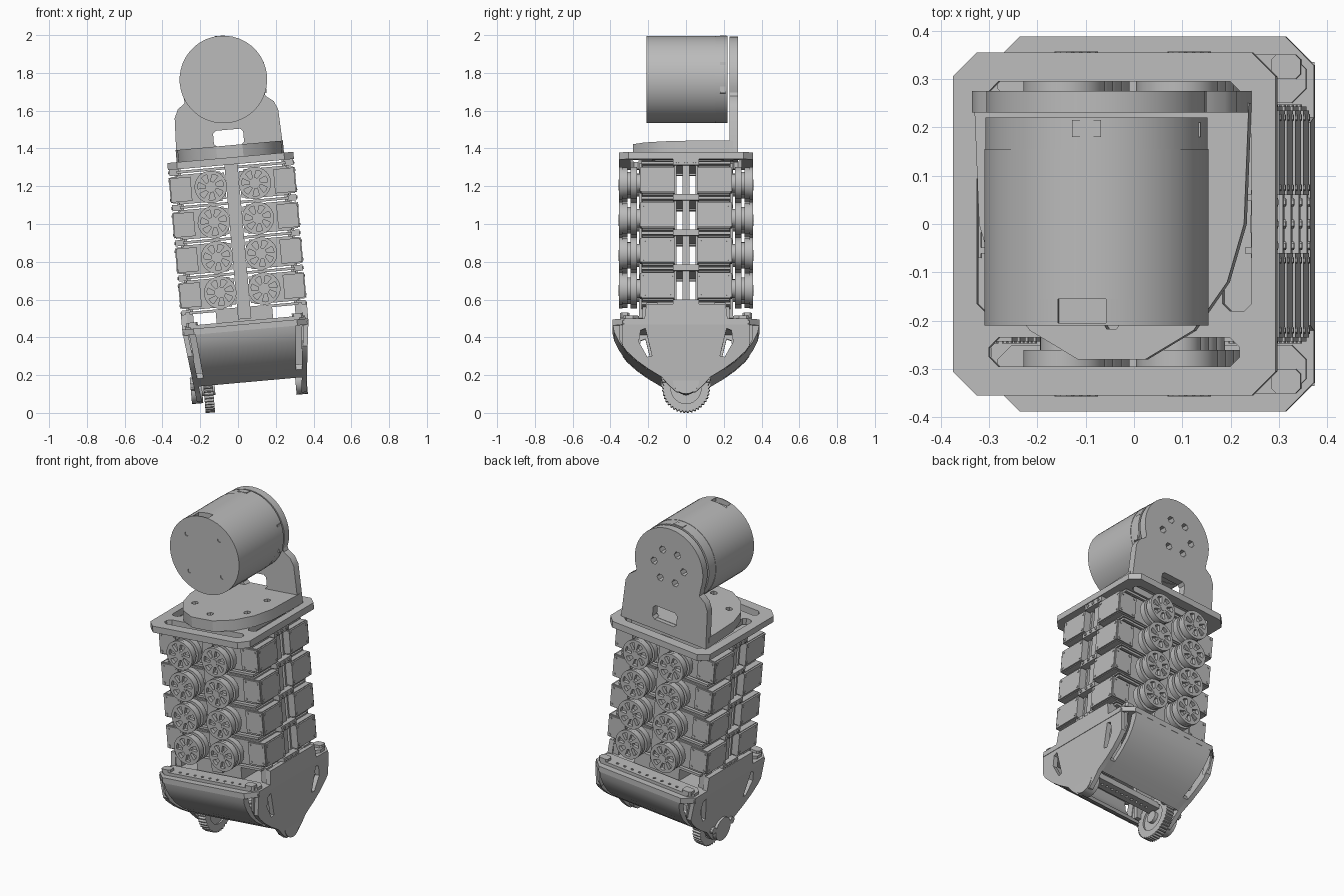
import bpy, bmesh
from math import sin, cos, pi, radians
from mathutils import Matrix

if "Cube" in bpy.data.objects:
    bpy.data.objects.remove(bpy.data.objects["Cube"])

GREY = (0.5, 0.5, 0.5, 1)
mat = bpy.data.materials.new("plain grey")
mat.use_nodes = True
mat.diffuse_color = GREY
mat.node_tree.nodes["Principled BSDF"].inputs["Base Color"].default_value = GREY

# The whole assembly leans a few degrees sideways
FRAME = Matrix.Translation((0.08, 0, 0)) @ Matrix.Rotation(radians(-5.1), 4, "Y")
SWAP = {
    "z": Matrix.Identity(4),
    "y": Matrix(((1, 0, 0, 0), (0, 0, 1, 0), (0, 1, 0, 0), (0, 0, 0, 1))),
    "x": Matrix(((0, 0, 1, 0), (1, 0, 0, 0), (0, 1, 0, 0), (0, 0, 0, 1))),
}


def plate(axis, lo, hi, *outlines):
    """Extrude an outline, with optional hole outlines, along one axis."""
    curve = bpy.data.curves.new("outline", "CURVE")
    curve.dimensions = "2D"
    curve.fill_mode = "BOTH"
    curve.extrude = (hi - lo) / 2
    for pts in outlines:
        spline = curve.splines.new("POLY")
        spline.points.add(len(pts) - 1)
        for p, (a, b) in zip(spline.points, pts):
            p.co = (a, b, 0, 1)
        spline.use_cyclic_u = True
    temp = bpy.data.objects.new("outline", curve)
    bpy.context.collection.objects.link(temp)
    deps = bpy.context.evaluated_depsgraph_get()
    mesh = bpy.data.meshes.new_from_object(temp.evaluated_get(deps))
    bpy.data.objects.remove(temp)
    bpy.data.curves.remove(curve)
    bm = bmesh.new()
    bm.from_mesh(mesh)
    bmesh.ops.remove_doubles(bm, verts=bm.verts, dist=1e-5)
    bm.transform(SWAP[axis] @ Matrix.Translation((0, 0, (lo + hi) / 2)))
    bmesh.ops.recalc_face_normals(bm, faces=bm.faces)
    bm.to_mesh(mesh)
    bm.free()
    return mesh


def ring(a, b, r, n=24, start=0.0, sweep=2 * pi):
    return [(a + r * cos(start + sweep * i / n), b + r * sin(start + sweep * i / n)) for i in range(n)]


def rect(a0, a1, b0, b1, c=0.0):
    if not c:
        return [(a0, b0), (a1, b0), (a1, b1), (a0, b1)]
    return [(a0 + c, b0), (a1 - c, b0), (a1, b0 + c), (a1, b1 - c),
            (a1 - c, b1), (a0 + c, b1), (a0, b1 - c), (a0, b0 + c)]


def box(x0, x1, y0, y1, z0, z1):
    return plate("z", z0, z1, rect(x0, x1, y0, y1))


def mirrored(half):
    return half + [(-a, b) for a, b in reversed(half)]


def merge(name, meshes, taper=False):
    bm = bmesh.new()
    for m in meshes:
        bm.from_mesh(m)
        bpy.data.meshes.remove(m)
    if taper:
        for v in bm.verts:
            v.co.x *= 1 - 0.35 * max(0, 0.46 - v.co.z)
    mesh = bpy.data.meshes.new(name)
    bm.to_mesh(mesh)
    bm.free()
    mesh.materials.clear()
    mesh.materials.append(mat)
    return mesh


def place(name, mesh, local=Matrix.Identity(4)):
    ob = bpy.data.objects.new(name, mesh)
    bpy.context.collection.objects.link(ob)
    ob.matrix_world = FRAME @ local
    parts.append(ob)


def part(name, *meshes, taper=False):
    place(name, merge(name, meshes, taper))


parts = []
MZ, MR = 1.772, 0.232  # motor axis height and radius

# Top motor with recessed bolts, a connector notch and side sockets
notch = [(0.04, MZ + 0.228), (0.04, MZ + 0.2), (-0.06, MZ + 0.2), (-0.06, MZ + 0.224)]
notched = [p for p in ring(0, MZ, MR, 40) if not (p[1] > MZ and -0.06 < p[0] < 0.04)]
cut = next(i for i, p in enumerate(notched) if p[0] <= -0.06)
bolts = [ring(0.155 * cos(a), MZ + 0.155 * sin(a), 0.013, 8) for a in (pi / 4 + i * pi / 2 for i in range(4))]
part("motor_body",
     plate("y", -0.21, -0.205, ring(0, MZ, MR, 40), *bolts),
     plate("y", -0.205, -0.155, notched[:cut] + notch + notched[cut:]),
     plate("y", -0.155, 0.155, ring(0, MZ, MR, 40)))
part("motor_rear_ring", plate("y", 0.155, 0.22, ring(0, MZ, MR - 0.002, 40)))
part("motor_sockets", *[box(0.15, 0.222, 0.18, 0.21, z, z + 0.035) for z in (1.68, 1.74, 1.81)],
     box(-0.03, 0.03, 0.18, 0.215, MZ + 0.2, MZ + MR))

# Angled bracket: upright with bolt circle and slot, and a faceted foot
side = [(0.285, 1.36), (0.275, 1.59), (0.255, 1.635), (0.215, 1.665)]
crown = ring(0, MZ, 0.228, 30, -0.4, pi + 0.8)
holes = [ring(0.1 * cos(i * pi / 3), MZ + 0.1 * sin(i * pi / 3), 0.022, 6) for i in range(6)]
part("bracket_upright",
     plate("y", 0.23, 0.275, side + crown + [(-a, b) for a, b in reversed(side)],
           rect(-0.08, 0.08, 1.42, 1.505, 0.015), *holes))
foot = mirrored([(0.07, -0.28), (0.17, -0.22), (0.24, -0.12), (0.275, 0.0), (0.285, 0.25)])
foot_holes = [ring(0.2 * cos(a), 0.2 * sin(a), 0.02, 6) for a in (-2.6, -1.57, -0.5, 0.5, 2.6)]
part("bracket_foot", plate("z", 1.358, 1.422, foot, *foot_holes))

# Slotted top plate
slots = [rect(-0.26, 0.26, s * 0.265 - 0.03, s * 0.265 + 0.03, 0.02) for s in (-1, 1)]
slots += [rect(s * 0.255 - 0.03, s * 0.255 + 0.03, -0.18, 0.2, 0.015) for s in (-1, 1)]
part("top_plate", plate("z", 1.32, 1.358, rect(-0.335, 0.335, -0.355, 0.355, 0.05), *slots))

# Spooled wheel used on every actuator, facing the front
slots = []
for i in range(7):
    a = 2 * pi * i / 7
    slots.append([(r * cos(a + d), r * sin(a + d)) for r, d in
                  ((0.03, 0.12), (0.068, 0.0), (0.07, 0.25), (0.068, 0.5), (0.03, 0.6))])
wheel = merge("wheel", [
    plate("y", -0.355, -0.335, ring(0, 0, 0.086, 28), *slots),
    plate("y", -0.335, -0.31, ring(0, 0, 0.082, 28)),
    plate("y", -0.31, -0.295, ring(0, 0, 0.06, 20)),
    plate("y", -0.295, -0.26, ring(0, 0, 0.085, 28)),
    plate("y", -0.26, -0.235, ring(0, 0, 0.05, 20)),
    plate("y", -0.357, -0.35, ring(0, 0, 0.02, 10))])

# Actuator case with end caps and screws
case = merge("actuator", [
    box(0.04, 0.325, -0.235, -0.06, -0.07, 0.07),
    box(0.06, 0.29, -0.23, -0.065, -0.078, 0.078),
    box(0.325, 0.335, -0.235, -0.06, -0.066, 0.066),
    box(0.22, 0.33, -0.243, -0.235, -0.064, 0.064),
    *[plate("y", -0.247, -0.24, ring(x, z, 0.007, 6)) for x in (0.235, 0.315) for z in (-0.05, 0.05)],
    *[plate("x", 0.334, 0.338, ring(y, z, 0.007, 6)) for y in (-0.22, -0.075) for z in (-0.05, 0.05)]])

ROWS = [0.65 + 0.187 * i for i in range(4)]
for row, z in enumerate(ROWS, 1):
    for face, turn in (("front", 0), ("back", pi)):
        spin = Matrix.Rotation(turn, 4, "Z")
        for s, col in ((-1, "a"), (1, "b")):
            tag = f"{face}_{col}_{row}"
            place("wheel_" + tag, wheel, Matrix.Translation((0, 0, z)) @ spin @ Matrix.Translation((s * 0.117, 0, 0)))
            flip = Matrix.Scale(s, 4, (1, 0, 0))
            place("actuator_" + tag, case, Matrix.Translation((0, 0, z)) @ spin @ flip)

# Shelves with side clips between the rows
for i in range(5):
    z = 0.556 + 0.187 * i
    clips = []
    for s in (-1, 1):
        lo, hi = sorted((s * 0.28, s * 0.33))
        clips.append(box(lo, hi, -0.07, 0.07, z - 0.016, z + 0.016))
        clips += [plate("x", *sorted((s * 0.325, s * 0.335)), ring(y, z, 0.009, 6)) for y in (-0.045, 0, 0.045)]
    part(f"shelf_{i + 1}", box(-0.29, 0.29, -0.235, 0.235, z - 0.007, z + 0.007), *clips)

# Central spine and side rods
part("spine", *[box(-0.035, 0.035, *sorted((s * 0.06, s * 0.25)), 0.5, 1.322) for s in (-1, 1)])
part("side_rods", *[box(x - 0.012, x + 0.012, -0.018, 0.018, 0.55, 1.322) for x in (-0.29, 0.29)],
     *[box(x - 0.012, x + 0.012, y - 0.006, y + 0.006, 0.55, 1.322) for x in (-0.28, 0.28) for y in (-0.055, 0.055)])

# Lower housing: perforated deck, raised mounts, curved shells
deck_holes = [ring(-0.2 + 0.05 * i, s * 0.32, 0.009, 6) for i in range(9) for s in (-1, 1)]
part("housing_deck", plate("z", 0.44, 0.472, rect(-0.335, 0.335, -0.388, 0.388, 0.06)))
part("deck_mounts", box(-0.15, 0.15, -0.23, 0.23, 0.47, 0.55),
     *[plate("z", 0.47, 0.49, rect(-0.32, 0.32, s * 0.3 - 0.05, s * 0.3 + 0.05, 0.03),
             *[h for h in deck_holes if h[0][1] * s > 0]) for s in (-1, 1)],
     *[plate("z", 0.48, 0.505, rect(s * 0.28 - 0.03, s * 0.28 + 0.03, t * 0.325 - 0.025, t * 0.325 + 0.025, 0.01))
       for s in (-1, 1) for t in (-1, 1)])
outer = [(0.388, 0.445), (0.38, 0.405), (0.355, 0.355), (0.315, 0.3), (0.26, 0.25), (0.2, 0.207), (0.13, 0.165)]
inner = [(0.145, 0.2), (0.19, 0.235), (0.245, 0.277), (0.29, 0.32), (0.325, 0.37), (0.35, 0.445)]
for s, name in ((-1, "front"), (1, "back")):
    part(name + "_shell", plate("x", -0.27, 0.27, [(s * a, b) for a, b in outer + inner]), taper=True)

# Side panels with openings, inner webs, rim strips, posts and pivot ears
half = [(0.21, 0.55), (0.22, 0.47), (0.335, 0.46), (0.335, 0.328)] + outer[3:] + [(0.09, 0.12), (0.05, 0.085)]
openings = [[(s * a, b) for a, b in ((0.18, 0.275), (0.205, 0.27), (0.25, 0.35), (0.24, 0.41), (0.215, 0.42))]
            for s in (-1, 1)]
web = [(0.16, 0.45), (0.185, 0.45), (0.125, 0.18), (0.1, 0.18)]
upper_rim = [(0.352, 0.445), (0.352, 0.36), (0.325, 0.315), (0.3, 0.335), (0.31, 0.445)]
for s, name in ((-1, "right"), (1, "left")):
    def span(a, b):
        return sorted((s * a, s * b))
    part(name + "_side_panel", plate("x", *span(0.305, 0.335), mirrored(half), *openings),
         *[plate("x", *span(0.19, 0.31), [(t * a, b) for a, b in web]) for t in (-1, 1)],
         *[plate("x", *span(0.265, 0.31), [(t * a, b) for a, b in outer[5:] + inner[:2]]) for t in (-1, 1)],
         *[plate("x", *span(0.3, 0.31), [(t * a, b) for a, b in upper_rim]) for t in (-1, 1)],
         taper=True)
    part(name + "_posts", *[box(*span(0.27, 0.31), t * 0.18 - 0.03, t * 0.18 + 0.03, 0.47, 0.56) for t in (-1, 1)])
    tip = 0.308 - s * 0.01
    part(name + "_pivot_ear", plate("x", *span(tip - 0.06, tip), ring(0, 0.145, 0.07, 20)),
         *[plate("x", *span(tip - 0.02, tip), ring(y, 0.165, 0.02, 10)) for y in (-0.085, 0.085)])

# Toothed gear and perforated crossbar under the housing
teeth = [(r * cos(a), 0.147 + r * sin(a)) for i in range(40)
         for r, a in ((0.117, 2 * pi * i / 40), (0.126, 2 * pi * (i + 0.4) / 40), (0.126, 2 * pi * (i + 0.7) / 40))]
part("gear", plate("x", -0.25, -0.2, teeth, ring(0, 0.147, 0.08)),
     plate("x", -0.24, -0.21, ring(0, 0.147, 0.082)),
     plate("x", -0.27, -0.19, ring(0, 0.147, 0.035, 16)))
bar_holes = [ring(-0.15 + 0.035 * i, 0, 0.009, 6) for i in range(12)]
part("crossbar", plate("z", 0.19, 0.225, rect(-0.29, 0.29, -0.04, 0.04, 0.01), *bar_holes))

# Smooth round surfaces while keeping edges crisp
bpy.ops.object.select_all(action="DESELECT")
for ob in parts:
    ob.select_set(True)
bpy.context.view_layer.objects.active = parts[0]
bpy.ops.object.shade_smooth_by_angle(angle=radians(30))
